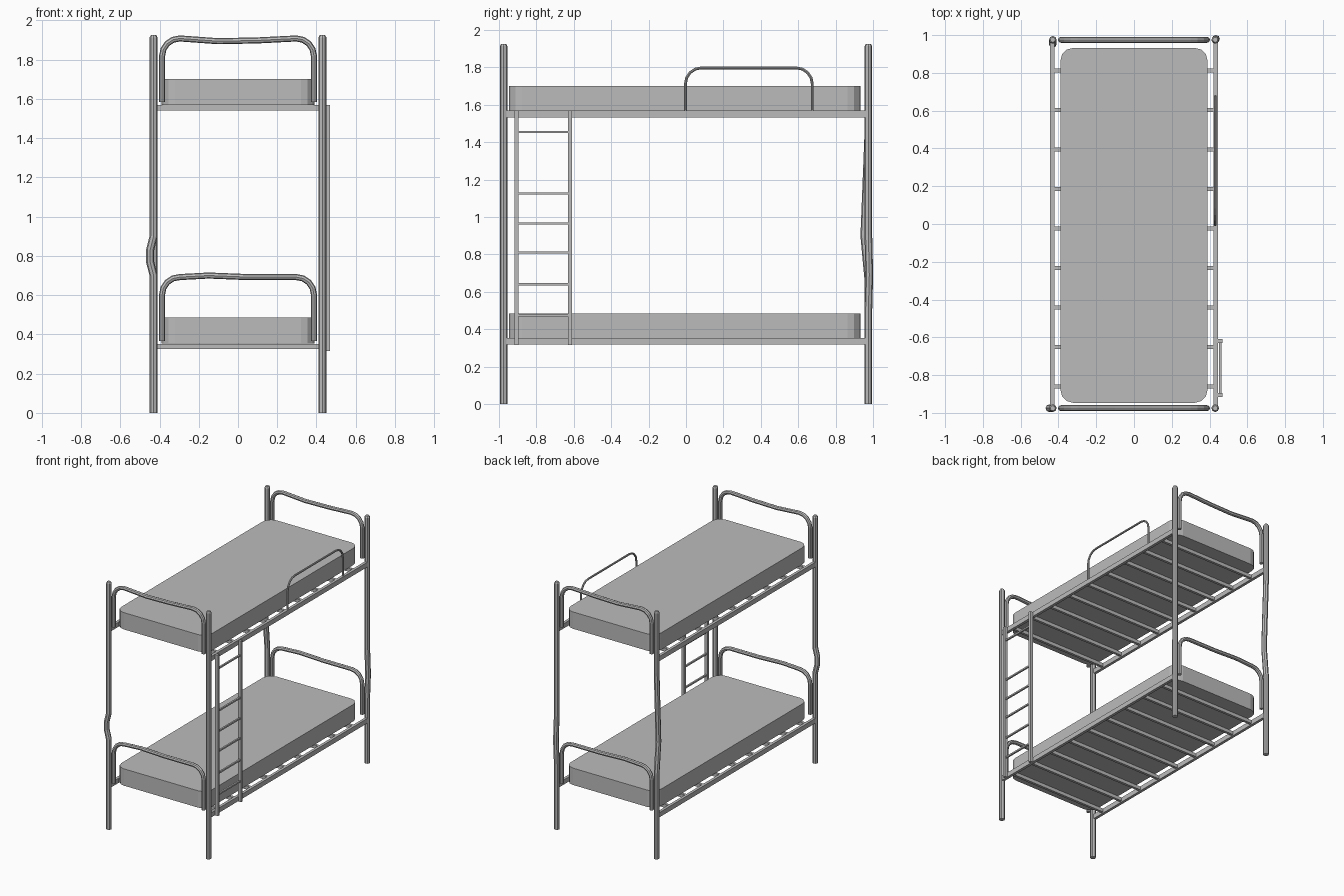
import bpy, bmesh
from math import cos, sin, pi
from mathutils import Vector

cube = bpy.data.objects.get("Cube")
if cube:
    bpy.data.objects.remove(cube, do_unlink=True)

grey = bpy.data.materials.new("plain_grey")
grey.use_nodes = True
grey.diffuse_color = (0.5, 0.5, 0.5, 1)
grey.node_tree.nodes["Principled BSDF"].inputs["Base Color"].default_value = (0.5, 0.5, 0.5, 1)


def add_mesh(name, mesh):
    mesh.materials.clear()
    mesh.materials.append(grey)
    obj = bpy.data.objects.new(name, mesh)
    bpy.context.collection.objects.link(obj)
    return obj


def tube(name, points, radius, taper=None):
    """Eight-sided capped tube along a path of points."""
    curve = bpy.data.curves.new(name, "CURVE")
    curve.dimensions = "3D"
    curve.bevel_depth = radius
    curve.bevel_resolution = 2
    curve.use_fill_caps = True
    spline = curve.splines.new("POLY")
    spline.points.add(len(points) - 1)
    for i, (p, co) in enumerate(zip(spline.points, points)):
        p.co = (*co, 1)
        p.radius = taper[i] if taper else 1
    temp = bpy.data.objects.new("temp", curve)
    bpy.context.collection.objects.link(temp)
    bpy.context.view_layer.update()
    graph = bpy.context.evaluated_depsgraph_get()
    mesh = bpy.data.meshes.new_from_object(temp.evaluated_get(graph))
    bpy.data.objects.remove(temp, do_unlink=True)
    mesh.polygons.foreach_set("use_smooth", [False] * len(mesh.polygons))
    return add_mesh(name, mesh)


def box(name, low, high):
    low, high = Vector(low), Vector(high)
    bm = bmesh.new()
    bmesh.ops.create_cube(bm, size=1)
    for v in bm.verts:
        v.co = (low + high) / 2 + v.co * (high - low)
    mesh = bpy.data.meshes.new(name)
    bm.to_mesh(mesh)
    bm.free()
    return add_mesh(name, mesh)


def corner(cu, cv, r, start, steps=4):
    """Quarter arc turning clockwise from the start angle."""
    return [(cu + r * cos(start - i * pi / 2 / steps),
             cv + r * sin(start - i * pi / 2 / steps)) for i in range(steps + 1)]


def hoop(u0, u1, bottom, top, r, mid=()):
    """Upside-down U with rounded corners."""
    return ([(u0, bottom)] + corner(u0 + r, top - r, r, pi) + list(mid)
            + corner(u1 - r, top - r, r, pi / 2) + [(u1, bottom)])


def mattress(name, z0, z1):
    x, y, r = 0.39, 0.94, 0.07
    outline = []
    for sx, sy, a in ((-1, 1, pi), (1, 1, pi / 2), (1, -1, 0), (-1, -1, -pi / 2)):
        outline += corner(sx * (x - r), sy * (y - r), r, a, 3)
    bm = bmesh.new()
    base = bm.faces.new([bm.verts.new((u, v - 0.007, z0)) for u, v in outline])
    ext = bmesh.ops.extrude_face_region(bm, geom=[base])
    bmesh.ops.translate(bm, vec=(0, 0, z1 - z0),
                        verts=[g for g in ext["geom"] if isinstance(g, bmesh.types.BMVert)])
    bmesh.ops.recalc_face_normals(bm, faces=bm.faces)
    mesh = bpy.data.meshes.new(name)
    bm.to_mesh(mesh)
    bm.free()
    add_mesh(name, mesh)


# Corner posts, with small bends part way up
PX, PY, TOP = 0.43, 0.975, 1.925
posts = {
    "front_left_post": (1, -1, []),
    "front_right_post": (-1, -1, [(0, 0, 0.7), (-0.018, 0, 0.77), (-0.018, 0, 0.83), (0, 0, 0.9)]),
    "back_left_post": (1, 1, [(0, 0, 0.5), (0.004, 0.005, 0.69), (0, 0, 0.9)]),
    "back_right_post": (-1, 1, [(0, 0, 0.66), (0, -0.022, 0.9), (0, 0, 1.45)]),
}
for name, (sx, sy, bends) in posts.items():
    path = [(0, 0, 0)] + bends + [(0, 0, TOP - 0.012), (0, 0, TOP)]
    tube(name, [(sx * PX + a, sy * PY + b, z) for a, b, z in path], 0.0205,
         [1] * (len(path) - 1) + [0.65])

# Two bunks: mattress, side rails, slats and end hoops
for label, rail_z, mid in (("lower", 0.317, [(-0.15, 0.008), (0.05, 0.0)]),
                           ("upper", 1.533, [(-0.1, -0.014), (0.1, -0.01)])):
    rail_top = rail_z + 0.037
    mattress(label + "_mattress", rail_top, rail_top + 0.131)
    for side, s in (("left", 1), ("right", -1)):
        box(f"{label}_{side}_rail", (s * 0.433 - 0.011, -PY, rail_z),
            (s * 0.433 + 0.011, PY, rail_top))
    for i in range(9):
        y = -0.86 + i * 0.209
        box(f"{label}_slat_{i + 1}", (-0.425, y - 0.01, rail_z + 0.008),
            (0.425, y + 0.01, rail_top - 0.002))
    hoop_top = rail_z + 0.375
    points = hoop(-0.387, 0.387, rail_z + 0.05, hoop_top, 0.09,
                  [(u, hoop_top + dz) for u, dz in mid])
    for end, s in (("front", -1), ("back", 1)):
        tube(f"{label}_{end}_hoop", [(u, s * PY, z) for u, z in points], 0.0155)

# Guard rail beside the upper mattress
tube("guard_rail", [(0.43, u, z) for u, z in hoop(-0.003, 0.675, 1.565, 1.797, 0.085)], 0.0075)

# Ladder
for label, y in (("front", -0.906), ("back", -0.62)):
    box(f"ladder_{label}_side", (0.443, y - 0.01, 0.315), (0.468, y + 0.01, 1.568))
for i, z in enumerate((0.475, 0.64, 0.81, 0.965, 1.125, 1.455)):
    box(f"ladder_rung_{i + 1}", (0.449, -0.9, z - 0.006), (0.462, -0.62, z + 0.006))
